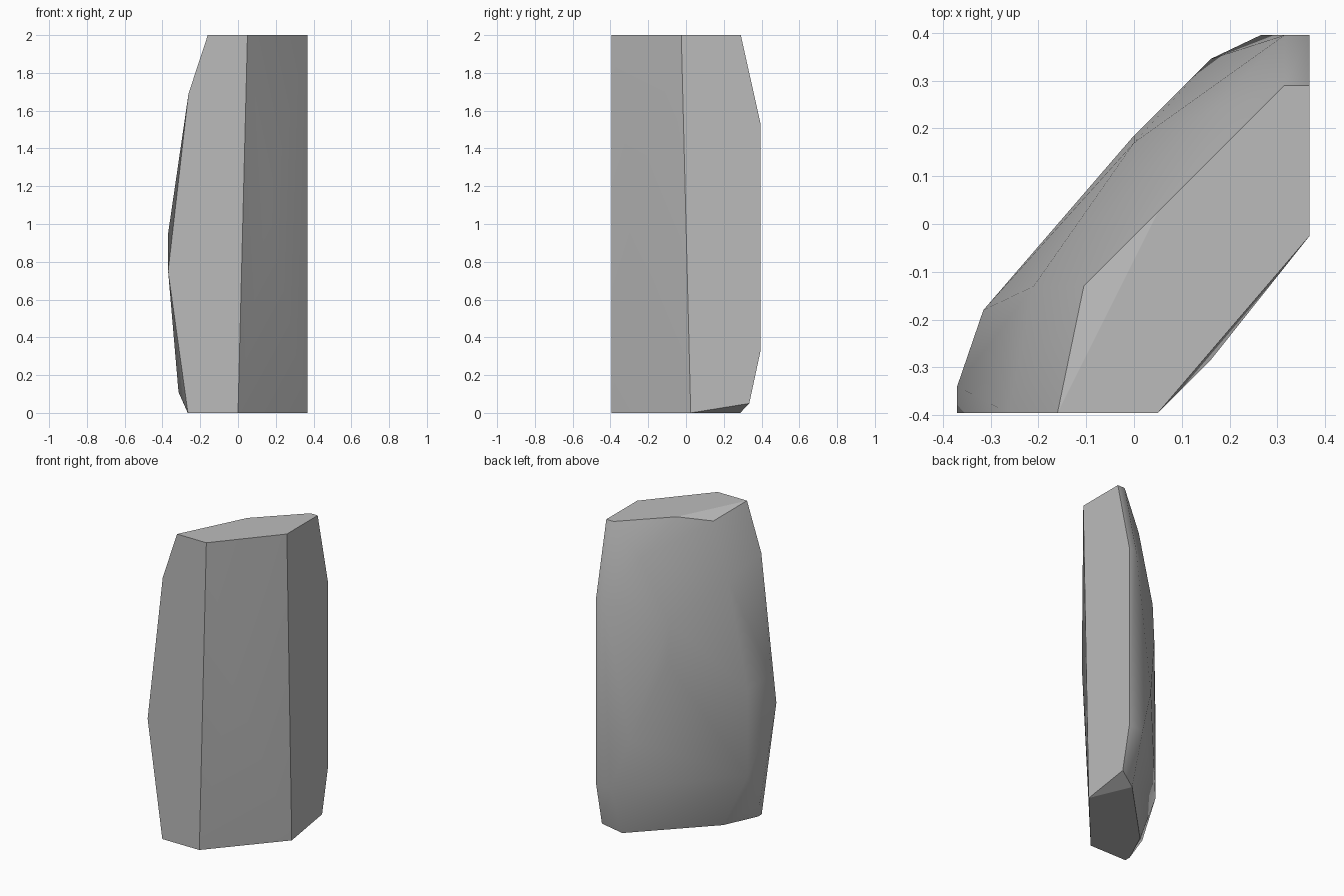
import bpy
import bmesh
import math
from mathutils import Vector

default_cube = bpy.data.objects.get("Cube")
if default_cube:
    bpy.data.objects.remove(default_cube, do_unlink=True)

FRONT, BACK, SIDE, TOP = -0.395, 0.395, 0.367, 2.0


def grey_stone():
    material = bpy.data.materials.new("grey_stone")
    material.use_nodes = True
    colour = (0.5, 0.5, 0.5, 1)
    material.diffuse_color = colour
    shader = material.node_tree.nodes["Principled BSDF"]
    shader.inputs["Base Color"].default_value = colour
    shader.inputs["Roughness"].default_value = 0.9
    return material


# Outlines of the flat cuts through the stone
front_cut = [(x, FRONT, z) for x, z in (
    (-0.16, TOP), (0.05, TOP), (0, 0), (-0.265, 0), (-0.37, 0.75), (-0.262, 1.69))]
side_cut = [(SIDE, y, z) for y, z in (
    (-0.025, TOP), (0.29, TOP), (BACK, 1.53), (BACK, 0.33), (0.335, 0.05), (0.025, 0))]
top_corners = [(x, y, TOP) for x, y in ((0.315, 0.29), (0.05, 0.025))]
base_corners = [(x, y, 0) for x, y in ((0.255, 0.287), (-0.166, -0.143), (-0.266, -0.358))]
back_cut = [(0.315, BACK, 1.53), (0.265, BACK, 0.33)]

# Soft, weathered bulges between the cuts
rear_bulges = [
    (0.16, 0.345, 0.65), (0, 0.185, 1.13), (0, 0.17, 1.38), (0.16, 0.235, 1.775),
    (-0.105, -0.13, 1.955)]
end_bulges = [
    (-0.37, -0.34, 0.95), (-0.315, -0.18, 0.34), (-0.315, -0.18, 0.9),
    (-0.315, -0.3, 0.11), (-0.21, -0.13, 1.6)]
front_bulge = [(0.16, -0.285, 1.1)]


def build_stone(name, points, material):
    bm = bmesh.new()
    for point in points:
        bm.verts.new(Vector(point))
    hull = bmesh.ops.convex_hull(bm, input=bm.verts[:])
    loose = {v for v in hull["geom_interior"] + hull["geom_unused"]
             if isinstance(v, bmesh.types.BMVert)}
    bmesh.ops.delete(bm, geom=list(loose), context="VERTS")
    # Merge the triangles of each flat cut into one face
    bmesh.ops.dissolve_limit(bm, angle_limit=math.radians(1),
                             verts=bm.verts[:], edges=bm.edges[:])
    bmesh.ops.recalc_face_normals(bm, faces=bm.faces[:])

    def is_flat(face):
        n = face.normal
        return max(abs(n.z), -n.y, n.x) > 0.93

    # Soft shading, crisp around the flat cuts
    for face in bm.faces:
        face.smooth = True
    for edge in bm.edges:
        a, b = edge.link_faces
        limit = 12 if is_flat(a) or is_flat(b) else 40
        edge.smooth = edge.calc_face_angle() < math.radians(limit)

    mesh = bpy.data.meshes.new(name)
    bm.to_mesh(mesh)
    bm.free()
    mesh.materials.append(material)
    stone = bpy.data.objects.new(name, mesh)
    bpy.context.collection.objects.link(stone)
    return stone


build_stone(
    "standing_stone",
    front_cut + side_cut + top_corners + base_corners + back_cut
    + rear_bulges + end_bulges + front_bulge,
    grey_stone())
